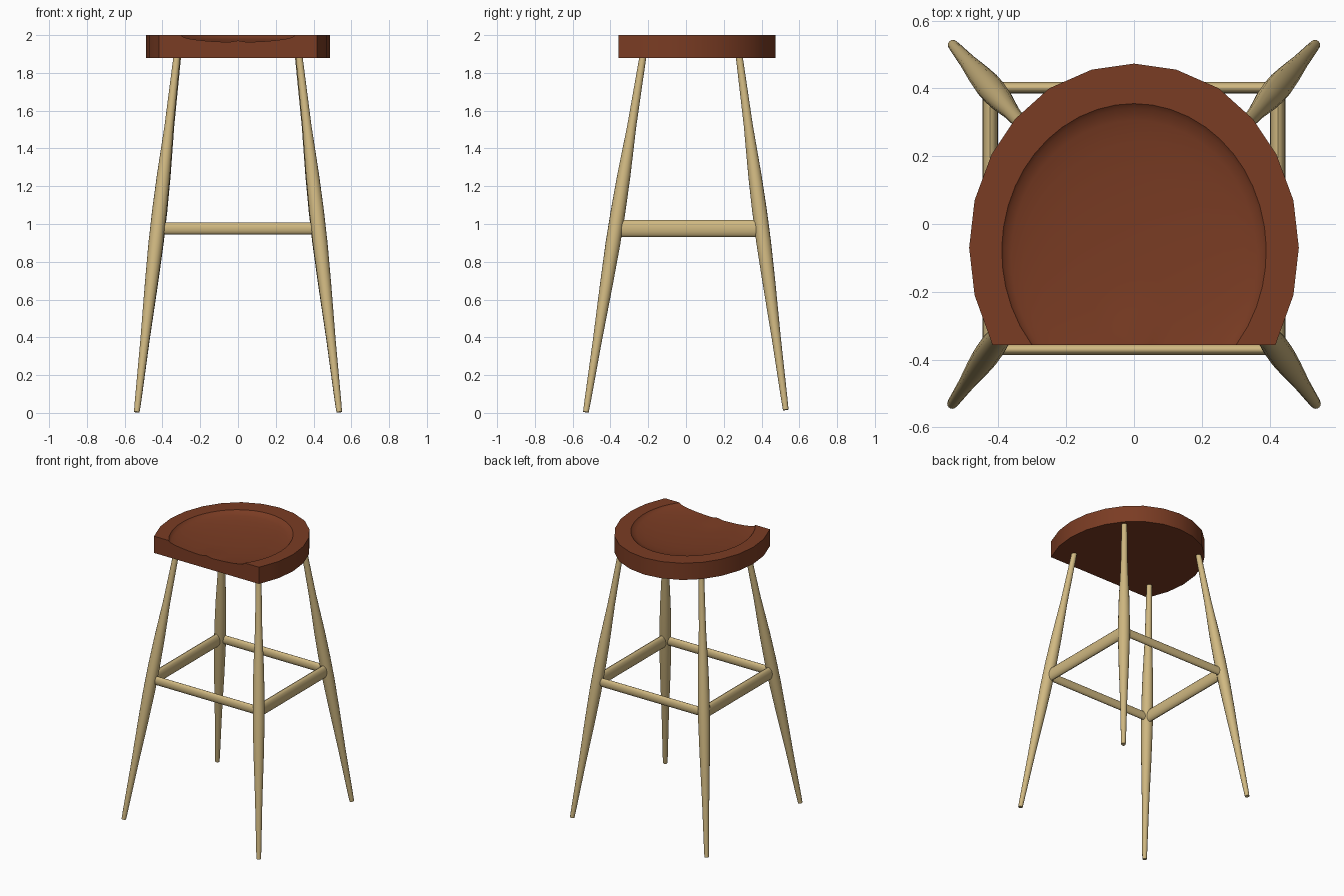
import bpy, bmesh, math
from mathutils import Vector

if "Cube" in bpy.data.objects:
    bpy.data.objects.remove(bpy.data.objects["Cube"])


def material(name, rgb):
    m = bpy.data.materials.new(name)
    m.diffuse_color = (*rgb, 1)
    m.use_nodes = True
    m.node_tree.nodes["Principled BSDF"].inputs["Base Color"].default_value = m.diffuse_color
    return m


BROWN = material("reddish brown wood", (0.195, 0.045, 0.017))
TAN = material("pale wood", (0.63, 0.48, 0.22))


def finish(bm, name, mat, angle=30):
    bmesh.ops.recalc_face_normals(bm, faces=bm.faces)
    me = bpy.data.meshes.new(name)
    bm.to_mesh(me)
    bm.free()
    ob = bpy.data.objects.new(name, me)
    bpy.context.collection.objects.link(ob)
    me.materials.append(mat)
    bpy.ops.object.select_all(action='DESELECT')
    ob.select_set(True)
    bpy.context.view_layer.objects.active = ob
    bpy.ops.object.shade_smooth_by_angle(angle=math.radians(angle))
    return ob


def rod(name, a, b, stations, sides=16):
    """Turned rod from a to b; stations are (fraction, side radius, upright radius)."""
    a, b = Vector(a), Vector(b)
    axis = (b - a).normalized()
    ref = Vector((0, 0, 1)) if abs(axis.z) < 0.7 else Vector((0, 1, 0))
    u = axis.cross(ref).normalized()
    v = u.cross(axis)
    bm = bmesh.new()
    rings = []
    for t, ru, rv in stations:
        c = a.lerp(b, t)
        rings.append([bm.verts.new(c + u * ru * math.cos(k) + v * rv * math.sin(k))
                      for k in (2 * math.pi * i / sides for i in range(sides))])
    for r, s in zip(rings, rings[1:]):
        for i in range(sides):
            j = (i + 1) % sides
            bm.faces.new((r[i], r[j], s[j], s[i]))
    bm.faces.new(rings[0])
    bm.faces.new(rings[-1])
    return finish(bm, name, TAN, 40)


# Seat: fan of rings around the middle of the flat front edge, with a scooped top
FRONT, TOP, BOTTOM = -0.357, 2.0, 1.88
half = [(0.417, FRONT), (0.47, -0.21), (0.486, -0.07), (0.47, 0.07), (0.42, 0.205),
        (0.35, 0.31), (0.25, 0.40), (0.125, 0.455)]
corners = half + [(0, 0.473)] + [(-x, y) for x, y in reversed(half)]
outline = []
for p, q in zip(corners, corners[1:]):
    outline += [Vector(p), (Vector(p) + Vector(q)) / 2]
outline.append(Vector(corners[-1]))

CY, RX, RY = -0.08, 0.39, 0.435      # ellipse bounding the scoop


def scoop(x, y):
    r2 = (x / RX) ** 2 + ((y - CY) / RY) ** 2
    return TOP - 0.048 * math.sqrt(max(0, 1 - r2))


def rim_fraction(d):
    """How far along d, from the front centre, the scoop's rim lies."""
    oy = FRONT - CY
    a = (d.x / RX) ** 2 + (d.y / RY) ** 2
    b = 2 * oy * d.y / RY ** 2
    c = (oy / RY) ** 2 - 1
    return (-b + math.sqrt(b * b - 4 * a * c)) / (2 * a)


bm = bmesh.new()
origin = Vector((0, FRONT))
hub = bm.verts.new((0, FRONT, scoop(0, FRONT) + 0.008))
rings = []
for k in (0.15, 0.3, 0.5, 0.7, 0.84, 0.93, 0.98, 1.0):
    ring = []
    for p in outline:
        d = p - origin
        q = origin + d * rim_fraction(d) * k
        ring.append(bm.verts.new((q.x, q.y, scoop(q.x, q.y) if k < 1 else TOP)))
    rings.append(ring)
rings.append([bm.verts.new((p.x, p.y, TOP)) for p in outline])
n = len(outline)
for i in range(n - 1):
    bm.faces.new((hub, rings[0][i], rings[0][i + 1]))
    for r, s in zip(rings, rings[1:]):
        bm.faces.new((r[i], s[i], s[i + 1], r[i + 1]))
# walls and underside
border = rings[-1] + [r[-1] for r in reversed(rings[:-1])] + [hub] + [r[0] for r in rings[:-1]]
under = [bm.verts.new((v.co.x, v.co.y, BOTTOM)) for v in border]
for i in range(len(border)):
    j = (i + 1) % len(border)
    bm.faces.new((border[i], border[j], under[j], under[i]))
bm.faces.new(under)
finish(bm, "seat", BROWN)

# Legs: splayed, swelling towards the middle
profile = [(0, 0.015), (0.03, 0.017), (0.2, 0.024), (0.36, 0.034), (0.47, 0.039), (0.56, 0.039),
           (0.66, 0.035), (0.8, 0.024), (1, 0.018)]
stations = [(t, r, r) for t, r in profile]
for side, s in (("left", -1), ("right", 1)):
    rod(f"front_{side}_leg", (s * 0.536, -0.53, 0.004), (s * 0.322, -0.226, 1.9), stations)
    rod(f"back_{side}_leg", (s * 0.534, 0.528, 0.016), (s * 0.318, 0.28, 1.9), stations)

# Stretchers: oval rails, deeper on the two sides
Z = 0.976
for name, y in (("front", -0.37), ("back", 0.402)):
    rod(f"{name}_stretcher", (-0.42, y, Z), (0.42, y, Z), [(0, 0.017, 0.031), (1, 0.017, 0.031)])
for name, x in (("left", -0.424), ("right", 0.424)):
    rod(f"{name}_stretcher", (x, -0.365, Z), (x, 0.395, Z), [(0, 0.023, 0.046), (1, 0.023, 0.046)])
